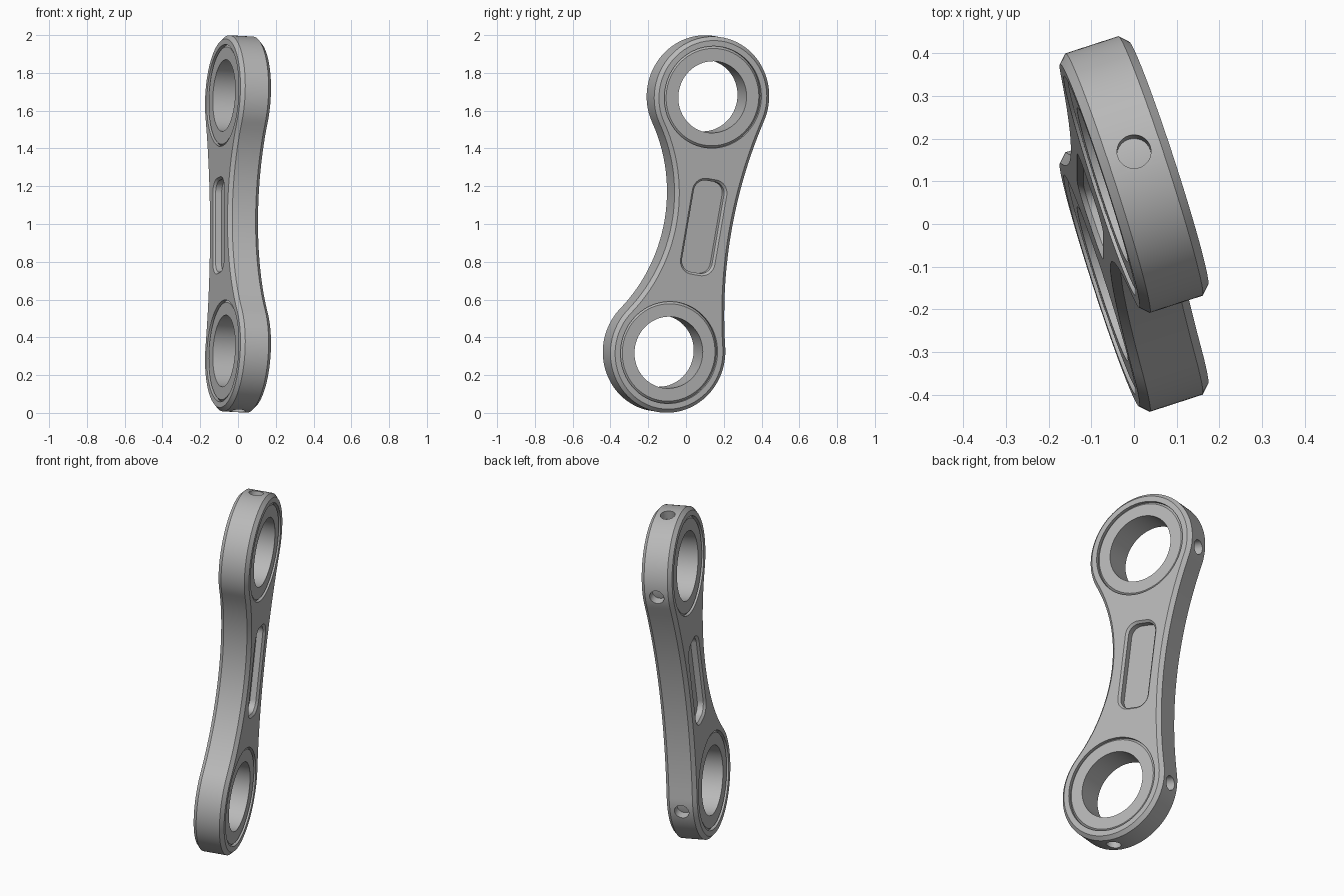
import bpy, bmesh
from math import pi, cos, sin, atan2, radians
from mathutils import Vector, Matrix

if "Cube" in bpy.data.objects:
    bpy.data.objects.remove(bpy.data.objects["Cube"])

R = 0.32          # eye outer radius
HALF = 0.085      # half thickness of the link
SPAN = 0.686      # eye centre distance from the middle
SEAT = 0.27       # radius of the bushing seat

# Link frame: width, length and thickness axes, tilted in space
length_axis = Vector((0, 0.116, 0.676)).normalized()
side = Vector((-0.309, 0.951, 0))
width_axis = (side - side.dot(length_axis) * length_axis).normalized()
face_axis = width_axis.cross(length_axis)
FRAME = Matrix((width_axis, length_axis, face_axis)).transposed().to_4x4()
FRAME.translation = (0, 0, 1)

steel = bpy.data.materials.new("grey_steel")
steel.use_nodes = True
steel.diffuse_color = (0.48, 0.48, 0.48, 1)
steel.node_tree.nodes["Principled BSDF"].inputs["Base Color"].default_value = (0.48, 0.48, 0.48, 1)


def arc(cx, cy, r, a, b, n):
    """Points on an arc, without the last one."""
    return [(cx + r * cos(a + (b - a) * i / n), cy + r * sin(a + (b - a) * i / n)) for i in range(n)]


def circle(r, y=0):
    return arc(0, y, r, 0, 2 * pi, 96)


def loft(name, sections, matrix=FRAME, closed=False):
    """Skin matching outlines stacked at given heights."""
    bm = bmesh.new()
    loops = [[bm.verts.new((x, y, h)) for x, y in pts] for pts, h in sections]
    n = len(loops[0])
    pairs = list(zip(loops, loops[1:]))
    if closed:
        pairs.append((loops[-1], loops[0]))
    else:
        bm.faces.new(loops[0])
        bm.faces.new(loops[-1])
    for a, b in pairs:
        for i in range(n):
            j = (i + 1) % n
            bm.faces.new((a[i], a[j], b[j], b[i]))
    bmesh.ops.recalc_face_normals(bm, faces=bm.faces)
    mesh = bpy.data.meshes.new(name)
    bm.to_mesh(mesh)
    bm.free()
    mesh.materials.append(steel)
    ob = bpy.data.objects.new(name, mesh)
    ob.matrix_world = matrix
    bpy.context.collection.objects.link(ob)
    return ob


def smooth(ob):
    bpy.ops.object.select_all(action='DESELECT')
    ob.select_set(True)
    bpy.context.view_layer.objects.active = ob
    bpy.ops.object.shade_smooth_by_angle(angle=radians(25))


def cut(ob, cutter):
    """Subtract a cutter, then discard it."""
    cutter.hide_render = True
    mod = ob.modifiers.new("cut", 'BOOLEAN')
    mod.operation, mod.solver, mod.object = 'DIFFERENCE', 'EXACT', cutter
    bpy.context.view_layer.objects.active = ob
    bpy.ops.object.modifier_apply(modifier=mod.name)
    bpy.data.objects.remove(cutter)


def waist_radius(w):
    """Radius of the waist arc tangent to both eyes, w from the axis."""
    return (SPAN ** 2 + w ** 2 - R ** 2) / (2 * (R - w))


def link_outline(inset):
    wr, wl = 0.235, 0.1
    rr, rl = waist_radius(wr), waist_radius(wl)
    pr, pl = atan2(SPAN, wr + rr), atan2(SPAN, wl + rl)
    r = R - inset
    return (arc(0, SPAN, r, -pr, pi + pl, 72)
            + arc(-wl - rl, 0, rl + inset, pl, -pl, 28)
            + arc(0, -SPAN, r, pi - pl, 2 * pi + pr, 72)
            + arc(wr + rr, 0, rr + inset, pi + pr, pi - pr, 28))


def pocket_outline(grow):
    hw, hl, r, cx = 0.085, 0.245, 0.06, 0.072
    pts = []
    for k, (sx, sy) in enumerate(((1, 1), (-1, 1), (-1, -1), (1, -1))):
        pts += arc(cx + sx * (hw - r), sy * (hl - r), r + grow, k * pi / 2, (k + 1) * pi / 2 + 0.001, 10)
        pts.append((cx + sx * (hw - r) + (r + grow) * cos((k + 1) * pi / 2),
                    sy * (hl - r) + (r + grow) * sin((k + 1) * pi / 2)))
    return pts


# Link body with chamfered rims
C = 0.02
link = loft("link_body", [(link_outline(C), -HALF), (link_outline(0), C - HALF),
                          (link_outline(0), HALF - C), (link_outline(C), HALF)])

# Bushing seats and radial oil holes in both eyes
for s in (1, -1):
    cut(link, loft("seat_cutter", [(circle(SEAT, s * SPAN), -0.2), (circle(SEAT, s * SPAN), 0.2)]))
    end_hole = Matrix.Translation((0, s * SPAN, 0)) @ Matrix.Rotation(-s * pi / 2, 4, 'X')
    side_hole = Matrix.Translation((0, s * SPAN, 0)) @ Matrix.Rotation(pi / 2, 4, 'Y')
    for m in (end_hole, side_hole):
        cut(link, loft("hole_cutter", [(arc(0, 0, 0.04, 0, 2 * pi, 32), h) for h in (0.22, 0.4)], FRAME @ m))

# Shallow pocket on each face, with a chamfered rim
for s in (1, -1):
    cut(link, loft("pocket_cutter", [(pocket_outline(0), s * (HALF - 0.045)),
                                     (pocket_outline(0), s * (HALF - 0.012)),
                                     (pocket_outline(0.022), s * (HALF + 0.01))]))
smooth(link)

# Bushings, slightly recessed, with chamfered outer rims
for s, name in ((1, "upper_bushing"), (-1, "lower_bushing")):
    y, h = s * SPAN, HALF - 0.007
    profile = [(0.19, -h), (0.258, -h), (SEAT, 0.012 - h), (SEAT, h - 0.012), (0.258, h), (0.19, h)]
    smooth(loft(name, [(circle(r, y), z) for r, z in profile], closed=True))
